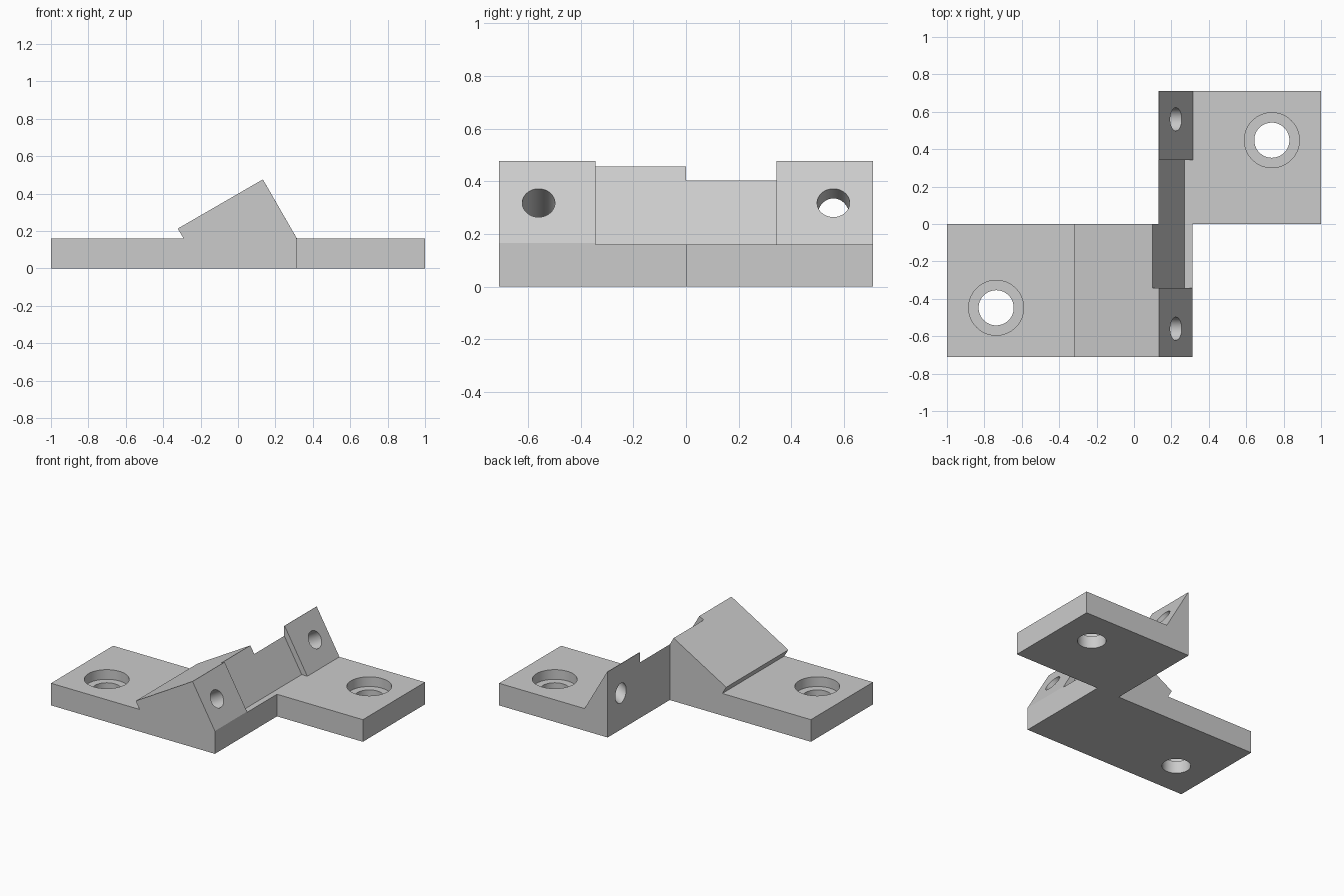
import bpy, bmesh, math
from mathutils import Vector

if "Cube" in bpy.data.objects:
    bpy.data.objects.remove(bpy.data.objects["Cube"], do_unlink=True)

grey = bpy.data.materials.new("plain grey")
grey.use_nodes = True
colour = (0.6, 0.6, 0.6, 1)
grey.diffuse_color = colour
grey.node_tree.nodes["Principled BSDF"].inputs["Base Color"].default_value = colour

T = 0.16                      # plate thickness
HALF = 0.71                   # half depth
SLOPE = Vector((math.cos(math.pi / 6), 0, 0.5))   # normal of the slanted face


def finish(bm, name):
    bmesh.ops.recalc_face_normals(bm, faces=bm.faces)
    mesh = bpy.data.meshes.new(name)
    bm.to_mesh(mesh)
    bm.free()
    mesh.materials.append(grey)
    obj = bpy.data.objects.new(name, mesh)
    bpy.context.collection.objects.link(obj)
    return obj


def prism(name, profile, y0, y1):
    """Extrude an (x, z) profile along y."""
    bm = bmesh.new()
    face = bm.faces.new([bm.verts.new((x, y0, z)) for x, z in profile])
    new = bmesh.ops.extrude_face_region(bm, geom=[face])["geom"]
    verts = [v for v in new if isinstance(v, bmesh.types.BMVert)]
    bmesh.ops.translate(bm, verts=verts, vec=(0, y1 - y0, 0))
    return finish(bm, name)


def cylinder(name, radius, start, end):
    start, end = Vector(start), Vector(end)
    axis = end - start
    bm = bmesh.new()
    bmesh.ops.create_cone(bm, cap_ends=True, segments=64, radius1=radius,
                          radius2=radius, depth=axis.length)
    obj = finish(bm, name)
    obj.data.transform(axis.to_track_quat("Z", "Y").to_matrix().to_4x4())
    obj.location = (start + end) / 2
    return obj


def boolean(target, tool, operation="DIFFERENCE"):
    mod = target.modifiers.new(operation.title(), "BOOLEAN")
    mod.operation, mod.object, mod.solver = operation, tool, "EXACT"
    bpy.context.view_layer.update()
    bpy.context.view_layer.objects.active = target
    bpy.ops.object.modifier_apply(modifier=mod.name)
    bpy.data.objects.remove(tool, do_unlink=True)


# Front plate with its undercut wedge, and back plate with its half wedge
bracket = prism("mounting_bracket", [(-1, 0), (0.312, 0), (0.312, 0.165), (0.133, 0.476),
                                     (-0.322, 0.213), (-0.291, T), (-1, T)], -HALF, 0)
back = prism("back_half", [(0.13, 0), (1, 0), (1, T), (0.315, T), (0.133, 0.476),
                           (0.13, 0.475)], 0, HALF)
boolean(bracket, back, "UNION")

# Shallow recess across the middle of the slanted face
recess = prism("recess", [(0.27, T), (0.4, T), (0.4, 0.6), (0.016, 0.6)], -0.343, 0.343)
boolean(bracket, recess)

# Counterbored screw holes in both plates
for s in (-1, 1):
    x, y = s * 0.737, s * 0.448
    boolean(bracket, cylinder("screw_hole", 0.094, (x, y, -0.1), (x, y, 0.3)))
    boolean(bracket, cylinder("counterbore", 0.147, (x, y, 0.09), (x, y, 0.3)))

# Pin holes square to the slanted face: blind in front, right through at the back
for s in (-1, 1):
    centre = Vector((0.225, s * 0.56, 0.318))
    boolean(bracket, cylinder("pin_hole", 0.062, centre + SLOPE * 0.1, centre - SLOPE * 0.3))

bpy.ops.object.select_all(action="DESELECT")
bracket.select_set(True)
bpy.context.view_layer.objects.active = bracket
bpy.ops.object.shade_smooth_by_angle(angle=math.radians(25))
